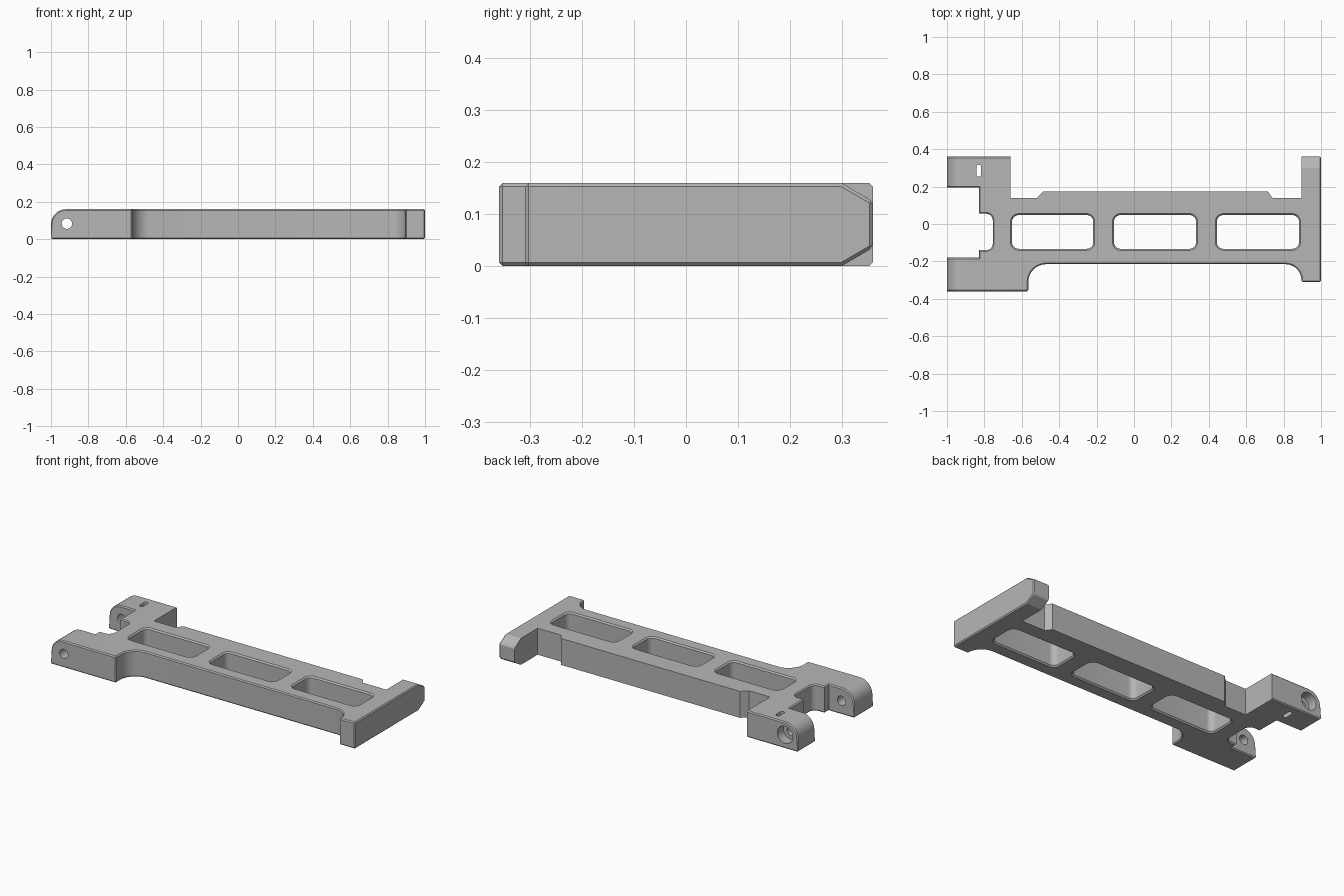
import bpy, bmesh, math
from mathutils import Matrix, Vector

cube = bpy.data.objects.get("Cube")
if cube:
    bpy.data.objects.remove(cube, do_unlink=True)

HEIGHT = 0.16
CHAMFER = 0.008

metal = bpy.data.materials.new("grey metal")
metal.use_nodes = True
grey = (0.47, 0.47, 0.47, 1)
metal.diffuse_color = grey
metal.node_tree.nodes["Principled BSDF"].inputs["Base Color"].default_value = grey


def arc(cx, cy, r, start, end, steps=8):
    angles = [math.radians(start + (end - start) * i / steps) for i in range(steps + 1)]
    return [(cx + r * math.cos(a), cy + r * math.sin(a)) for a in angles]


def make_object(name, bm):
    bmesh.ops.recalc_face_normals(bm, faces=bm.faces)
    mesh = bpy.data.meshes.new(name)
    bm.to_mesh(mesh)
    bm.free()
    mesh.materials.append(metal)
    obj = bpy.data.objects.new(name, mesh)
    bpy.context.collection.objects.link(obj)
    return obj


def cutter(name, hx, hy, r, sections, matrix):
    """Rounded prism lofted along local z; sections are (z, growth)."""
    bm = bmesh.new()
    rings = []
    for z, grow in sections:
        ring = []
        for sx, sy, a in ((1, 1, 0), (-1, 1, 90), (-1, -1, 180), (1, -1, 270)):
            corner = arc(sx * (hx - r), sy * (hy - r), r + grow, a, a + 90)
            ring += [bm.verts.new((x, y, z)) for x, y in corner]
        rings.append(ring)
    for low, high in zip(rings, rings[1:]):
        for i in range(len(low)):
            j = (i + 1) % len(low)
            bm.faces.new((low[i], low[j], high[j], high[i]))
    bm.faces.new(rings[0][::-1])
    bm.faces.new(rings[-1])
    bmesh.ops.remove_doubles(bm, verts=bm.verts, dist=1e-5)
    bm.transform(matrix)
    obj = make_object(name, bm)
    obj.hide_render = True
    return obj


# Frame outline: front lug, front rail, cross arm, notched back rail, back lug, fork gap
outline = [(-1, -0.36), (-0.565, -0.36)]
outline += arc(-0.47, -0.31, 0.095, 180, 90)
outline += arc(0.81, -0.3, 0.085, 90, 0)
outline += [(0.895, -0.31), (1, -0.31), (1, 0.36), (0.895, 0.36), (0.895, 0.14),
            (0.74, 0.14), (0.715, 0.175), (-0.485, 0.175), (-0.52, 0.14),
            (-0.66, 0.14), (-0.66, 0.36), (-1, 0.36), (-1, 0.195),
            (-0.83, 0.195), (-0.83, 0.055)]
outline += arc(-0.79, 0.02, 0.035, 90, 0, 5)
outline += arc(-0.79, -0.105, 0.035, 0, -90, 5)
outline += [(-0.83, -0.14), (-0.83, -0.18), (-1, -0.18)]

bm = bmesh.new()
base = bm.faces.new([bm.verts.new((x, y, 0)) for x, y in outline])
top = bmesh.ops.extrude_face_region(bm, geom=[base])["geom"]
bmesh.ops.translate(bm, vec=(0, 0, HEIGHT), verts=[v for v in top if isinstance(v, bmesh.types.BMVert)])
bmesh.ops.recalc_face_normals(bm, faces=bm.faces)

# Rounded upper ends of both lugs
ends = [e for e in bm.edges if all(v.co.x < -0.999 and v.co.z > 0.1 for v in e.verts)]
bmesh.ops.bevel(bm, geom=ends, offset=0.08, segments=9, profile=0.5, affect='EDGES')

# Tapered back tip of the cross arm
tips = [e for e in bm.edges if all(v.co.x > 0.89 and v.co.y > 0.35 for v in e.verts)
        and abs(e.verts[0].co.z - e.verts[1].co.z) < 0.01]
bmesh.ops.bevel(bm, geom=tips, offset=0.035, segments=1, affect='EDGES')
for v in bm.verts:
    if v.co.x > 0.89 and 0.31 < v.co.y < 0.35:
        v.co.y = 0.3
bmesh.ops.recalc_face_normals(bm, faces=bm.faces)
bm.normal_update()


def chamfered(edge):
    mid = (edge.verts[0].co + edge.verts[1].co) / 2
    if edge.calc_face_angle(0) < math.radians(30):
        return False
    if mid.y > 0.13 and -0.67 < mid.x < 0.9:
        return False
    tilts = sorted(abs(f.normal.z) for f in edge.link_faces)
    if tilts[1] < 0.05:
        along = (edge.verts[0].co - edge.verts[1].co).normalized()
        return abs(along.z) > 0.9 and abs(mid.y) > 0.305 and mid.x > -0.6 and edge.is_convex
    return tilts[0] < 0.05 or abs(edge.link_faces[0].normal.x) > 0.9


bmesh.ops.bevel(bm, geom=[e for e in bm.edges if chamfered(e)], offset=CHAMFER,
                segments=1, affect='EDGES', clamp_overlap=True)
frame = make_object("swing_frame", bm)

# Cutters: chamfered windows, long bore, pin holes and slot
flare = [(-0.02, 0.028), (CHAMFER, 0), (HEIGHT - CHAMFER, 0), (HEIGHT + 0.02, 0.028)]
cutters = []
for left, right in ((-0.66, -0.21), (-0.115, 0.34), (0.435, 0.89)):
    cutters.append(cutter("window_cutter", (right - left) / 2 - CHAMFER, 0.09, 0.035, flare,
                          Matrix.Translation(((left + right) / 2, -0.0425, 0))))

along_x = Matrix.Translation((0, 0.278, 0.081)) @ Matrix.Rotation(math.pi / 2, 4, 'Y')
along_y = Matrix.Translation((-0.915, 0, 0.083)) @ Matrix.Rotation(-math.pi / 2, 4, 'X')
cutters.append(cutter("bore_cutter", 0.046, 0.046, 0.046,
                      [(-0.77, 0), (0.992, 0), (1.02, 0.028)], along_x))
cutters.append(cutter("pin_cutter", 0.028, 0.028, 0.028, [(-0.4, 0), (0.4, 0)], along_y))
cutters.append(cutter("counterbore_cutter", 0.052, 0.052, 0.052, [(0.3, 0), (0.4, 0)], along_y))
cutters.append(cutter("slot_cutter", 0.013, 0.032, 0.0125, [(-0.05, 0), (0.25, 0)],
                      Matrix.Translation((-0.83, 0.285, 0))))

bpy.ops.object.select_all(action='DESELECT')
frame.select_set(True)
bpy.context.view_layer.objects.active = frame
for tool in cutters:
    mod = frame.modifiers.new("cut", 'BOOLEAN')
    mod.operation = 'DIFFERENCE'
    mod.solver = 'EXACT'
    mod.object = tool
    bpy.ops.object.modifier_apply(modifier=mod.name)
    bpy.data.objects.remove(tool, do_unlink=True)
bpy.ops.object.shade_smooth_by_angle(angle=math.radians(25))
